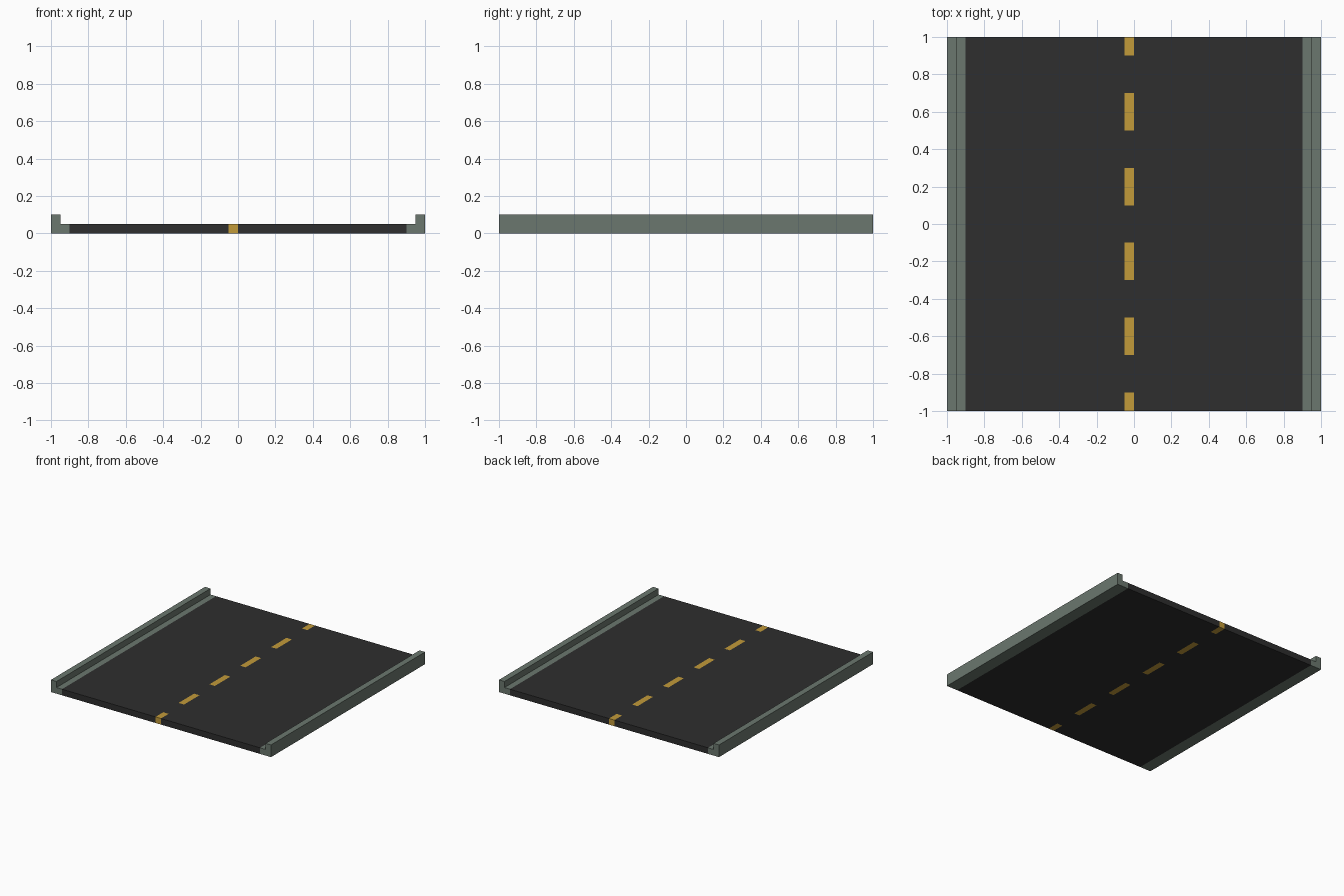
import bpy, bmesh
from mathutils import Vector

cube = bpy.data.objects.get("Cube")
if cube:
    bpy.data.objects.remove(cube, do_unlink=True)


def make_material(name, rgb):
    """Flat material from an sRGB colour (0-255), stored as linear values."""
    lin = [((c / 255 + 0.055) / 1.055) ** 2.4 for c in rgb]
    mat = bpy.data.materials.new(name)
    mat.use_nodes = True
    mat.diffuse_color = (*lin, 1)
    bsdf = mat.node_tree.nodes["Principled BSDF"]
    bsdf.inputs["Base Color"].default_value = (*lin, 1)
    bsdf.inputs["Roughness"].default_value = 0.9
    return mat


asphalt = make_material("asphalt", (46, 46, 46))
yellow = make_material("yellow_paint", (194, 155, 58))
concrete = make_material("grey_green_concrete", (107, 119, 110))


def add_object(name, bm, materials):
    bmesh.ops.recalc_face_normals(bm, faces=bm.faces)
    mesh = bpy.data.meshes.new(name)
    bm.to_mesh(mesh)
    bm.free()
    for mat in materials:
        mesh.materials.append(mat)
    obj = bpy.data.objects.new(name, mesh)
    bpy.context.collection.objects.link(obj)
    return obj


def extrude_profile(points):
    """Closed XZ profile swept along y from -1 to 1."""
    bm = bmesh.new()
    face = bm.faces.new([bm.verts.new((x, -1, z)) for x, z in points])
    swept = bmesh.ops.extrude_face_region(bm, geom=[face])["geom"]
    verts = [g for g in swept if isinstance(g, bmesh.types.BMVert)]
    bmesh.ops.translate(bm, verts=verts, vec=(0, 2, 0))
    return bm


# Road slab, cut along the edges of the centre line dashes
STEP = 0.05
dashes = [(-1 + 0.4 * i - 0.1, -1 + 0.4 * i + 0.1) for i in range(6)]
road = extrude_profile([(-0.9, 0), (0.9, 0), (0.9, STEP), (-0.9, STEP)])
cuts = [((x, 0, 0), (1, 0, 0)) for x in (-STEP, 0)]
cuts += [((0, y, 0), (0, 1, 0)) for dash in dashes for y in dash if abs(y) < 0.99]
for co, normal in cuts:
    geom = road.verts[:] + road.edges[:] + road.faces[:]
    bmesh.ops.bisect_plane(road, geom=geom, plane_co=Vector(co), plane_no=Vector(normal))

# Paint runs through the slab, so it shows on top, bottom and both ends
for face in road.faces:
    c = face.calc_center_median()
    if -STEP < c.x < 0 and any(a < c.y < b for a, b in dashes):
        face.material_index = 1
add_object("road_slab", road, [asphalt, yellow])

# Stepped kerbs: low gutter lip inside, raised edge outside
kerb = [(0.9, 0), (1, 0), (1, 0.1), (0.95, 0.1), (0.95, STEP), (0.9, STEP)]
for name, side in (("left_kerb", 1), ("right_kerb", -1)):
    add_object(name, extrude_profile([(side * x, z) for x, z in kerb]), [concrete])
